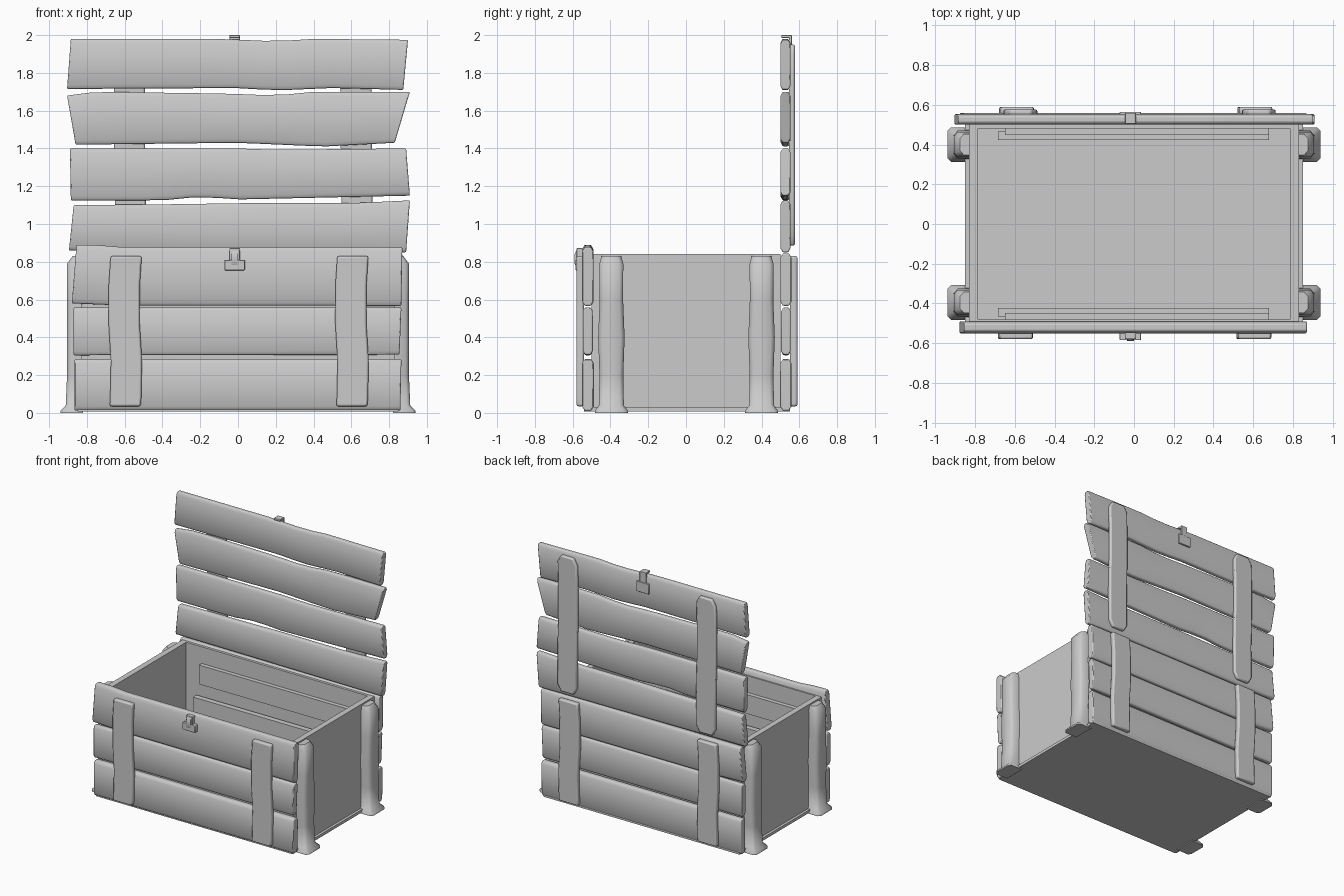
import bpy, bmesh, math
from mathutils import Vector

if "Cube" in bpy.data.objects:
    bpy.data.objects.remove(bpy.data.objects["Cube"])


def finish(name, bm, bevel=0.0, angle=50, segments=2):
    bmesh.ops.recalc_face_normals(bm, faces=bm.faces)
    me = bpy.data.meshes.new(name)
    bm.to_mesh(me)
    bm.free()
    ob = bpy.data.objects.new(name, me)
    bpy.context.collection.objects.link(ob)
    if bevel:
        m = ob.modifiers.new("soft_edges", 'BEVEL')
        m.width = bevel
        m.segments = segments
        m.limit_method = 'ANGLE'
        m.angle_limit = math.radians(40)
    bpy.ops.object.select_all(action='DESELECT')
    bpy.context.view_layer.objects.active = ob
    ob.select_set(True)
    bpy.ops.object.shade_smooth_by_angle(angle=math.radians(angle))
    return ob


def loft(name, rings, bevel=0.0, angle=50, segments=2):
    """Skin a list of equal-length point rings and cap both ends."""
    bm = bmesh.new()
    vs = [[bm.verts.new(p) for p in r] for r in rings]
    n = len(rings[0])
    for a, b in zip(vs, vs[1:]):
        for i in range(n):
            j = (i + 1) % n
            bm.faces.new((a[i], a[j], b[j], b[i]))
    bm.faces.new(vs[0])
    bm.faces.new(vs[-1])
    return finish(name, bm, bevel, angle, segments)


def interp(pts, t):
    for (x0, z0), (x1, z1) in zip(pts, pts[1:]):
        if t <= x1:
            return z0 + (z1 - z0) * max(0, t - x0) / (x1 - x0)
    return pts[-1][1]


def plank(name, top, bottom, y0, y1):
    """Board between two wavy edges (x, z), with rounded long edges."""
    n = 14
    rings = []
    for k in range(n + 1):
        t = k / n
        xt = top[0][0] + (top[-1][0] - top[0][0]) * t
        xb = bottom[0][0] + (bottom[-1][0] - bottom[0][0]) * t
        zt, zb = interp(top, xt), interp(bottom, xb)
        ring = []
        for yf, zf in ((.22, 0), (0, .08), (0, .5), (0, .92), (.22, 1),
                       (.78, 1), (1, .92), (1, .5), (1, .08), (.78, 0)):
            ring.append((xb + (xt - xb) * zf, y0 + (y1 - y0) * yf,
                         zb + (zt - zb) * zf))
        rings.append(ring)
    return loft(name, rings, 0.006, 60)


def box(name, lo, hi, bevel=0.0):
    rings = [[(lo[0], lo[1], z), (hi[0], lo[1], z), (hi[0], hi[1], z), (lo[0], hi[1], z)]
             for z in (lo[2], hi[2])]
    return loft(name, rings, bevel)


def strap(name, x0, x1, y0, y1, z0, z1, round_end=False, wob=0.008):
    """Upright batten, slightly crooked, optionally with narrowed ends."""
    rings = []
    for t in (0, .05, .3, .55, .8, .95, 1):
        d = wob * math.sin(t * 7)
        c = 0.03 if round_end and t in (0, 1) else 0
        z = z0 + (z1 - z0) * t
        rings.append([(x0 + d + c, y0, z), (x1 + d - c, y0, z),
                      (x1 + d - c, y1, z), (x0 + d + c, y1, z)])
    return loft(name, rings, 0.01)


# Open chest body: floor and walls
bm = bmesh.new()
def rect(x, y, z):
    return [bm.verts.new(p) for p in ((-x, -y, z), (x, -y, z), (x, y, z), (-x, y, z))]
loops = [rect(.83, .5, .01), rect(.83, .5, .84), rect(.785, .48, .84), rect(.785, .48, .04)]
for a, b in zip(loops, loops[1:]):
    for i in range(4):
        j = (i + 1) % 4
        bm.faces.new((a[i], a[j], b[j], b[i]))
bm.faces.new(loops[0])
bm.faces.new(loops[-1])
finish("chest_body", bm, 0, 30)
box("underside_board", (-.85, -.54, .008), (.85, .55, .03))

# Front and back wall planks
for side, y0, y1, zt in (("front", -.55, -.49, .877), ("back", .5, .558, .845)):
    plank(side + "_plank_low", [(-.865, .285), (.865, .285)], [(-.865, .012), (.86, .012)], y0, y1)
    plank(side + "_plank_mid", [(-.87, .558), (.865, .558)], [(-.87, .305), (.855, .308)], y0 + .004, y1 - .004)
    bump = .013 if side == "front" else 0
    plank(side + "_plank_high",
          [(-.855, zt + bump), (-.73, zt + bump * .8), (-.69, zt), (.87, zt)],
          [(-.88, .58), (-.6, .568), (.865, .567)], y0, y1)

# Raised lid planks
lid = (
    ([(-.87, 1.10), (-.3, 1.105), (0, 1.11), (.6, 1.11), (.91, 1.125)],
     [(-.895, .86), (.89, .85)]),
    ([(-.89, 1.40), (0, 1.40), (.2, 1.393), (.89, 1.40)],
     [(-.885, 1.125), (-.4, 1.125), (-.2, 1.145), (0, 1.13), (.91, 1.15)]),
    ([(-.905, 1.68), (-.75, 1.70), (-.05, 1.69), (.2, 1.68), (.4, 1.70), (.91, 1.70)],
     [(-.86, 1.42), (0, 1.43), (.45, 1.41), (.83, 1.43)]),
    ([(-.885, 1.98), (-.1, 1.98), (.2, 1.967), (.4, 1.98), (.9, 1.975)],
     [(-.905, 1.715), (0, 1.72), (.2, 1.707), (.5, 1.72), (.875, 1.71)]))
for i, (t, b) in enumerate(lid):
    plank("lid_plank_%d" % (i + 1), t, b, .5, .553)

# Upright battens on front, back and lid
for tag, x0, x1 in (("left", -.68, -.515), ("right", .52, .685)):
    strap("front_batten_" + tag, x0, x1, -.58, -.54, .035, .83)
    strap("back_batten_" + tag, x0 + .005, x1 + .005, .55, .59, .035, .83)
for tag, x0, x1 in (("left", -.655, -.49), ("right", .545, .71)):
    strap("lid_batten_" + tag, x0, x1, .545, .577, .885, 1.95, True, .004)

# Side posts with flared feet
profile = ((0, .94, .087), (.012, .94, .087), (.04, .912, .066), (.2, .905, .063),
           (.4, .905, .07), (.6, .905, .062), (.79, .905, .063), (.83, .875, .052))
for sx, tx in ((-1, "left"), (1, "right")):
    for yc, ty in ((-.395, "front"), (.4, "back")):
        rings = [[(sx * .82, yc - h, z), (sx * (x - .018), yc - h, z), (sx * x, yc - h + .02, z),
                  (sx * x, yc + h - .02, z), (sx * (x - .018), yc + h, z), (sx * .82, yc + h, z)]
                 for z, x, h in profile]
        loft("side_post_%s_%s" % (ty, tx), rings, 0, 50)

# Inner boards along the front and back walls
for s, tag in ((-1, "front"), (1, "back")):
    for lvl, xa, xb, ya, yb, za, zb in (("high", -.65, .68, .447, .49, .56, .71),
                                        ("low", -.685, .68, .422, .465, .31, .46)):
        box("inner_board_%s_%s" % (tag, lvl), (xa, min(s * ya, s * yb), za), (xb, max(s * ya, s * yb), zb))

# Latch plate, stem and hook on the front, and the matching one on the lid
box("front_latch_plate", (-.072, -.585, .755), (.036, -.545, .81), .004)
box("front_latch_stem", (-.045, -.58, .80), (.01, -.545, .872), .004)
box("lid_latch_plate", (-.072, .545, 1.84), (.036, .565, 1.92), .004)
box("lid_latch_stem", (-.045, .545, 1.91), (.01, .56, 2.0), .003)
box("lid_latch_hook", (-.045, .505, 1.985), (.01, .555, 2.0), .003)
# Curled loop at the front latch
loft("front_latch_loop", [[(x, -.578, .77), (x, -.59, .79), (x, -.59, .84), (x, -.578, .865),
                           (x, -.572, .865), (x, -.572, .77)] for x in (-.035, 0.0)])
